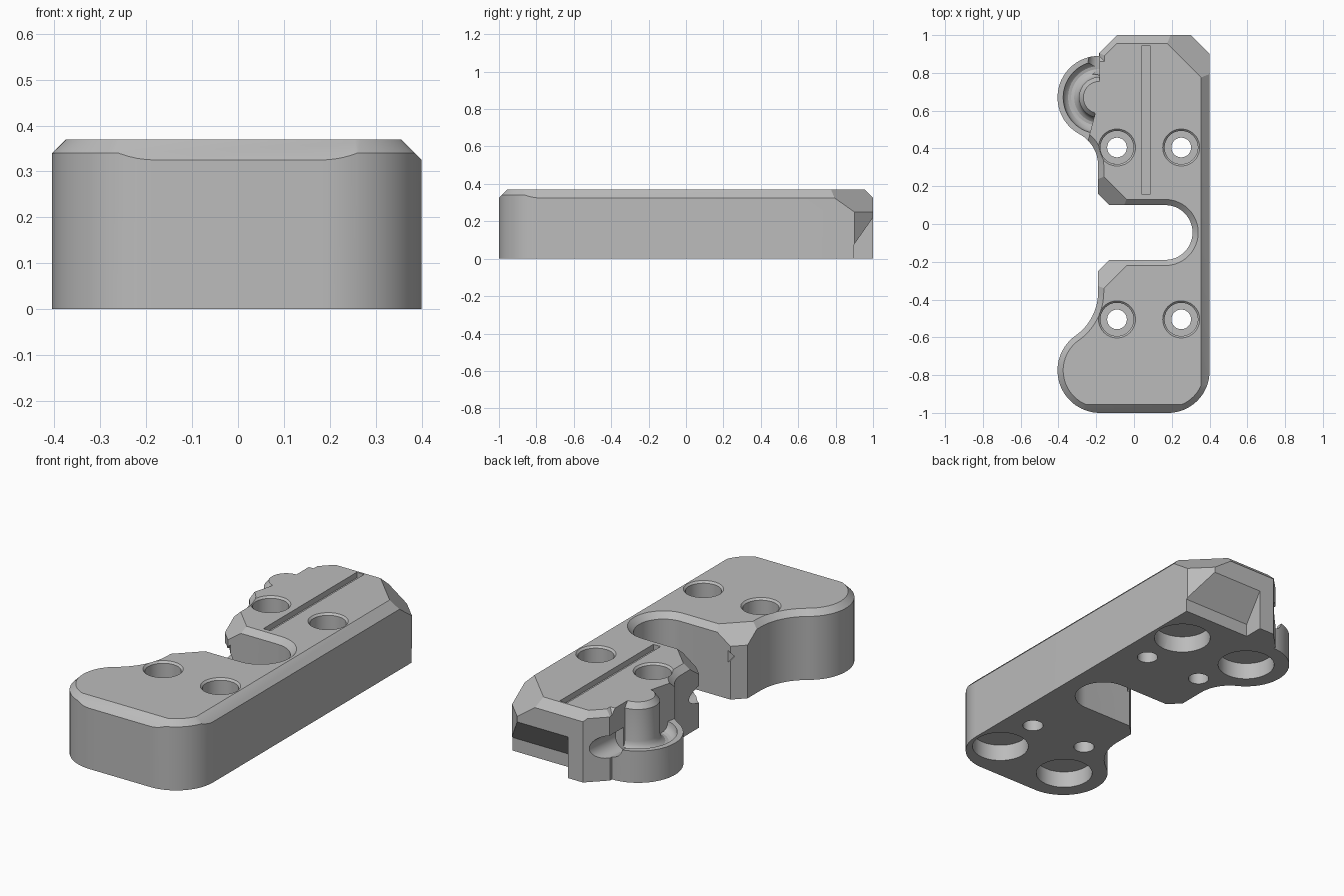
import bpy, bmesh, math
from mathutils import Vector

TOP = 0.37
if "Cube" in bpy.data.objects:
    bpy.data.objects.remove(bpy.data.objects["Cube"])

grey = bpy.data.materials.new("plain grey")
grey.use_nodes = True
grey.diffuse_color = (0.5, 0.5, 0.5, 1)
grey.node_tree.nodes["Principled BSDF"].inputs["Base Color"].default_value = (0.5, 0.5, 0.5, 1)


def arc(cx, cy, r, start, end, n=20):
    angles = [math.radians(start + (end - start) * i / n) for i in range(n + 1)]
    return [(cx + r * math.cos(a), cy + r * math.sin(a)) for a in angles]


def make_object(name, bm):
    bmesh.ops.recalc_face_normals(bm, faces=bm.faces[:])
    mesh = bpy.data.meshes.new(name)
    bm.to_mesh(mesh)
    bm.free()
    obj = bpy.data.objects.new(name, mesh)
    bpy.context.collection.objects.link(obj)
    mesh.materials.append(grey)
    return obj


def prism(points, direction):
    """Extrude a closed 3D outline along a direction."""
    bm = bmesh.new()
    face = bm.faces.new([bm.verts.new(p) for p in points])
    new = bmesh.ops.extrude_face_region(bm, geom=[face])["geom"]
    verts = [g for g in new if isinstance(g, bmesh.types.BMVert)]
    bmesh.ops.translate(bm, verts=verts, vec=direction)
    return bm


def lathe(profile, centre, start=0, sweep=360, steps=48):
    """Turn an (r, z) profile around a vertical axis."""
    bm = bmesh.new()
    a = math.radians(start)
    verts = [bm.verts.new((centre[0] + r * math.cos(a), centre[1] + r * math.sin(a), z))
             for r, z in profile]
    full = sweep == 360
    if full:
        edges = [bm.edges.new(p) for p in zip(verts, verts[1:])]
        geom = verts + edges
    else:
        geom = [bm.faces.new(verts)]
    bmesh.ops.spin(bm, geom=geom, cent=(*centre, 0), axis=(0, 0, 1),
                   angle=math.radians(sweep), steps=steps)
    bmesh.ops.remove_doubles(bm, verts=bm.verts[:], dist=1e-5)
    return bm


def bore(start, end, r):
    """Round cutter between two points."""
    a, b = Vector(start), Vector(end)
    bm = bmesh.new()
    bmesh.ops.create_cone(bm, cap_ends=True, segments=32, radius1=r, radius2=r,
                          depth=(b - a).length)
    bm.transform((b - a).to_track_quat("Z", "Y").to_matrix().to_4x4())
    bmesh.ops.translate(bm, verts=bm.verts[:], vec=(a + b) / 2)
    return bm


# Plan outline, counter-clockwise from the back left corner
outline = [(0.40, 0.90), (0.30, 1.0), (-0.09, 1.0), (-0.185, 0.905)]
outline += arc(-0.185, 0.67, 0.22, 90, 241.7, 28)
outline += arc(-0.379, 0.31, 0.189, 61.7, 0, 12)
outline += [(-0.19, 0.16), (-0.13, 0.10)]
outline += arc(0.165, -0.045, 0.145, 90, -90, 24)
outline += [(-0.13, -0.19), (-0.19, -0.25)]
outline += arc(-0.473, -0.36, 0.283, 0, -54.8, 12)
outline += arc(-0.18, -0.775, 0.225, 125.2, 270, 28)
outline += arc(0.18, -0.78, 0.22, 270, 360)

# Body with a rim chamfer
bm = prism([(x, y, 0) for x, y in outline], (0, 0, TOP))
bmesh.ops.remove_doubles(bm, verts=bm.verts[:], dist=0.003)
bmesh.ops.recalc_face_normals(bm, faces=bm.faces[:])
rim = [e for e in bm.edges if all(v.co.z > TOP - 0.001 for v in e.verts)]
bmesh.ops.bevel(bm, geom=rim, offset=0.03, segments=1, affect="EDGES", clamp_overlap=False)

# Wider chamfers along the straight sides and the large corner facet
for point, normal in (((0.40, 0, 0.325), (1, 0, 1)),
                      ((0, -1.0, 0.325), (0, -1, 1)),
                      ((0, 1.0, 0.325), (0, 1, 1)),
                      ((0.40, 0.90, 0.25), (1, 1, math.sqrt(2)))):
    cut = bmesh.ops.bisect_plane(bm, geom=bm.verts[:] + bm.edges[:] + bm.faces[:],
                                 plane_co=point, plane_no=Vector(normal).normalized(),
                                 clear_outer=True)
    edges = [g for g in cut["geom_cut"] if isinstance(g, bmesh.types.BMEdge)]
    bmesh.ops.holes_fill(bm, edges=edges, sides=0)
body = make_object("bracket_body", bm)


def carve(bm):
    cutter = make_object("cutter", bm)
    cutter.hide_render = True
    mod = body.modifiers.new("carve", "BOOLEAN")
    mod.operation = "DIFFERENCE"
    mod.solver = "EXACT"
    mod.object = cutter
    bpy.context.view_layer.objects.active = body
    bpy.ops.object.modifier_apply(modifier=mod.name)
    bpy.data.objects.remove(cutter)


# Sloped facets on both mouth corners of the side slot
for wall, side in ((0.16, 1), (-0.25, -1)):
    corner = Vector((-0.19, wall, 0.285))
    n = Vector((-1, -side, math.sqrt(2))).normalized()
    t = Vector((1, -side, 0)).normalized()
    u = n.cross(t)
    quad = [corner + t * a + u * b for a, b in ((-.2, -.2), (.3, -.2), (.3, .2), (-.2, .2))]
    carve(prism(quad, n * 0.12))

# Countersunk bolt holes
for x in (-0.09, 0.25):
    for y in (0.405, -0.505):
        carve(lathe([(0, -0.1), (0.052, -0.1), (0.052, 0.2), (0.088, 0.2), (0.088, 0.36),
                     (0.11, 0.382), (0.11, 0.45), (0, 0.45)], (x, y)))

# Round pockets in the underside
for x, y in ((0.24, 0.67), (-0.185, 0.67), (0.24, -0.775), (-0.185, -0.775)):
    carve(bore((x, y, -0.1), (x, y, 0.09), 0.143))

# Long shallow groove on top
carve(prism([(0.042, 0.155, 0.34), (0.085, 0.155, 0.34),
             (0.085, 0.945, 0.34), (0.042, 0.945, 0.34)], (0, 0, 0.1)))

# Curved channel around the post on the back lobe
groove = [(0.15 + 0.042 * math.cos(a), 0.17 + 0.05 * math.sin(a))
          for a in (math.pi * (1 + i / 8) for i in range(9))]
carve(lathe([(0.085, 0.45), (0.085, 0.37), (0.108, 0.34)] + groove +
            [(0.3, 0.17), (0.3, 0.45)], (-0.183, 0.67), 90, 165, 32))

# Channel mouths
carve(bore((-0.17, 1.0, 0.18), (-0.19, 0.79, 0.18), 0.06))
carve(bore((-0.18, 0.04, 0.18), (-0.11, 0.32, 0.18), 0.06))

# Undercut notch at the back
carve(prism([(0, 1.02, 0.249), (0, 0.895, 0.07), (0, 0.895, -0.05), (0, 1.02, -0.05)],
            (0.5, 0, 0)))

bpy.ops.object.select_all(action="DESELECT")
body.select_set(True)
bpy.context.view_layer.objects.active = body
bpy.ops.object.shade_smooth_by_angle(angle=math.radians(25))
